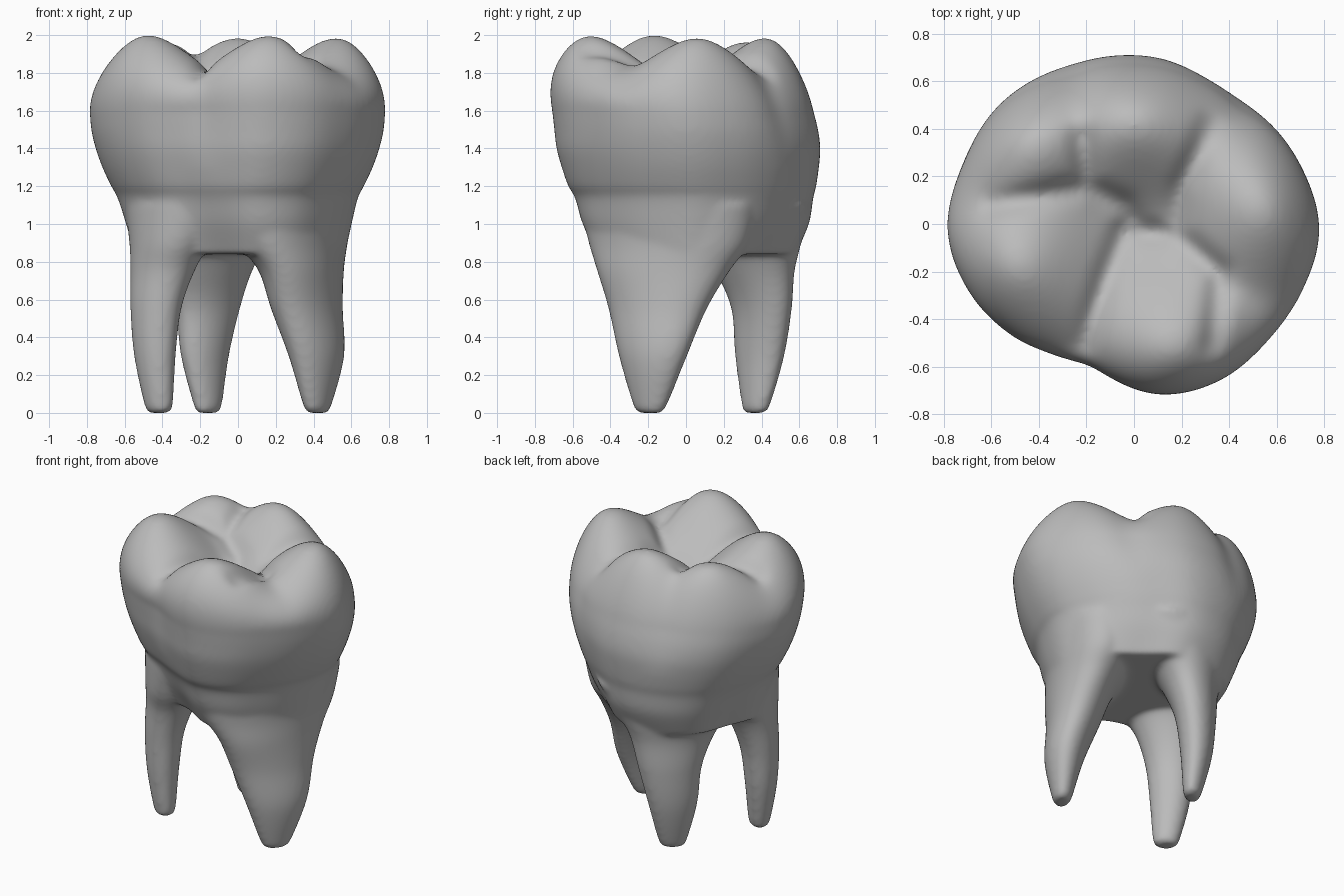
import bpy, bmesh, math
from mathutils import Vector

if "Cube" in bpy.data.objects:
    bpy.data.objects.remove(bpy.data.objects["Cube"], do_unlink=True)

SEGMENTS = 96

grey = bpy.data.materials.new("plain grey")
grey.use_nodes = True
grey.diffuse_color = (0.5, 0.5, 0.5, 1)
grey.node_tree.nodes["Principled BSDF"].inputs["Base Color"].default_value = (0.5, 0.5, 0.5, 1)


def catmull(before, start, end, after, t):
    """Smooth blend between two rows of numbers."""
    return [0.5 * (2 * b + (c - a) * t + (2 * a - 5 * b + 4 * c - d) * t * t
                   + (3 * b - a - 3 * c + d) * t ** 3)
            for a, b, c, d in zip(before, start, end, after)]


def refine(rows, steps):
    """Fill in smooth rows between the given ones."""
    last = len(rows) - 1
    result = []
    for i in range(last):
        around = [rows[min(max(i + k, 0), last)] for k in (-1, 0, 1, 2)]
        result += [catmull(*around, step / steps) for step in range(steps)]
    return result + [rows[last]]


def loft(bm, rings):
    """Skin a stack of rings and close both ends."""
    loops = [[bm.verts.new(p) for p in ring] for ring in rings]
    for low, high in zip(loops, loops[1:]):
        for i in range(SEGMENTS):
            j = (i + 1) % SEGMENTS
            bm.faces.new((low[i], low[j], high[j], high[i]))
    bm.faces.new(list(reversed(loops[0])))
    bm.faces.new(loops[-1])


def bump(angle, centre, width):
    """Bell curve around an angle in degrees."""
    away = (angle - centre + 180) % 360 - 180
    return math.exp(-(away / width) ** 2)


# Crown outline seen from above, as radii at even angles
OUTLINE = [.78, .75, .715, .685, .70, .71, .735, .765, .77,
           .785, .745, .685, .625, .64, .71, .735, .735, .755]


def radius(angle):
    place = angle / 360 * len(OUTLINE)
    i = int(place)
    around = [[OUTLINE[(i + k) % len(OUTLINE)]] for k in (-1, 0, 1, 2)]
    return catmull(*around, place - i)[0]


# Chewing surface: cusps around a central hollow, cut by grooves
CUSPS = [(-.5, -.18, 2.02), (.17, -.54, 2.02), (.53, -.4, 1.81),
         (.57, .08, 2.02), (0, .46, 2.02), (-.46, .39, 2.02)]
GROOVES = [
    [(-.6, .08), (-.2, .16), (-.04, .08), (.02, -.03), (.18, -.04), (.36, -.2), (.33, -.5)],
    [(-.04, -.02), (-.12, -.22), (-.2, -.5)],
    [(-.2, .16), (-.22, .36)],
    [(.18, -.04), (.2, .15), (.32, .42)],
]


def segment_distance(p, a, b):
    along = b - a
    t = min(1, max(0, (p - a).dot(along) / along.length_squared))
    return (p - a - along * t).length


def chewing_height(x, y):
    sharp = 34
    total = 0
    for cx, cy, top in CUSPS:
        gap = math.hypot(x - cx, y - cy)
        total += math.exp(sharp * (top - 0.68 * (math.sqrt(gap * gap + .014) - .118)))
    hollow = 0.07 * math.exp(-(x * x + y * y) / 0.08)
    p = Vector((x, y))
    nearest = min(segment_distance(p, Vector(a), Vector(b))
                  for path in GROOVES for a, b in zip(path, path[1:]))
    return math.log(total) / sharp - hollow - 0.04 * math.exp(-(nearest / 0.05) ** 2)


# Crown and neck wall: height, width scale, depth scale, depth shift
WALL = [(.84, .73, .76, .045), (1.0, .773, .86, .045), (1.14, .815, .9, .04),
        (1.2, .855, .935, .03), (1.3, .915, .97, .02), (1.4, .96, .995, .01),
        (1.5, .99, .995, -.002), (1.6, 1, .985, -.02)]
FURCATIONS = (-105, 45, 160)
SIDE_GROOVES = (48, 112, 252)


def crown_rings():
    angles = [360 * i / SEGMENTS for i in range(SEGMENTS)]
    rings = []
    for z, wide, deep, shift in refine(WALL, 8):
        ring = []
        for a in angles:
            hollow = max(0, 1.15 - z) * 0.24 * sum(bump(a, f, 24) for f in FURCATIONS)
            groove = max(0, z - 1.3) * 0.07 * sum(bump(a, g, 9) for g in SIDE_GROOVES)
            r = radius(a) - hollow - groove
            t = math.radians(a)
            ring.append(Vector((r * wide * math.cos(t), r * deep * math.sin(t) + shift, z)))
        rings.append(ring)
    # Domed cap following the cusps
    rim = rings[-1]
    steps = 56
    for k in range(1, steps):
        s = math.cos(math.pi / 2 * k / steps)
        rise = math.sqrt(1 - s ** 6)
        ring = []
        for p in rim:
            x = p.x * s
            y = p.y * s - 0.07 * s * rise
            ring.append(Vector((x, y, 1.6 + (chewing_height(x, y) - 1.6) * rise)))
        rings.append(ring)
    return rings


# Roots: slant of the oval, then height, centre x, centre y, half width, half depth
ROOTS = [
    (-12, [(0, -.42, -.19, .05, .05), (.04, -.42, -.19, .075, .075),
           (.3, -.44, -.18, .11, .115), (.55, -.435, -.17, .135, .14),
           (.75, -.4, -.15, .17, .18), (.9, -.36, -.13, .215, .25), (1.1, -.3, -.09, .3, .33)]),
    (25, [(0, .42, -.19, .05, .06), (.04, .42, -.19, .075, .09),
          (.3, .415, -.175, .147, .18), (.55, .365, -.15, .19, .26),
          (.75, .335, -.12, .225, .35), (.9, .29, -.09, .29, .425), (1.1, .26, -.09, .35, .47)]),
    (25, [(0, -.16, .36, .05, .05), (.04, -.16, .37, .075, .075),
          (.3, -.175, .39, .127, .13), (.55, -.16, .4, .17, .16),
          (.75, -.15, .365, .225, .21), (.9, -.14, .335, .3, .275), (1.1, -.08, .28, .4, .37)]),
]


def root_rings(slant, rows):
    turns = [math.tau * i / SEGMENTS for i in range(SEGMENTS)]
    lean = math.radians(slant)
    return [[Vector((cx + rx * math.cos(t), cy + ry * math.sin(t + lean), z)) for t in turns]
            for z, cx, cy, rx, ry in refine(rows, 8)]


bm = bmesh.new()
loft(bm, crown_rings())
for slant, rows in ROOTS:
    loft(bm, root_rings(slant, rows))
bmesh.ops.recalc_face_normals(bm, faces=bm.faces)
mesh = bpy.data.meshes.new("molar_tooth")
bm.to_mesh(mesh)
bm.free()
mesh.materials.append(grey)
tooth = bpy.data.objects.new("molar_tooth", mesh)
bpy.context.collection.objects.link(tooth)

# Fuse crown and roots into one soft skin
fuse = tooth.modifiers.new("fuse", 'REMESH')
fuse.mode = 'VOXEL'
fuse.voxel_size = 0.016
fuse.use_smooth_shade = True
soften = tooth.modifiers.new("soften", 'SMOOTH')
soften.factor = 0.5
soften.iterations = 12
